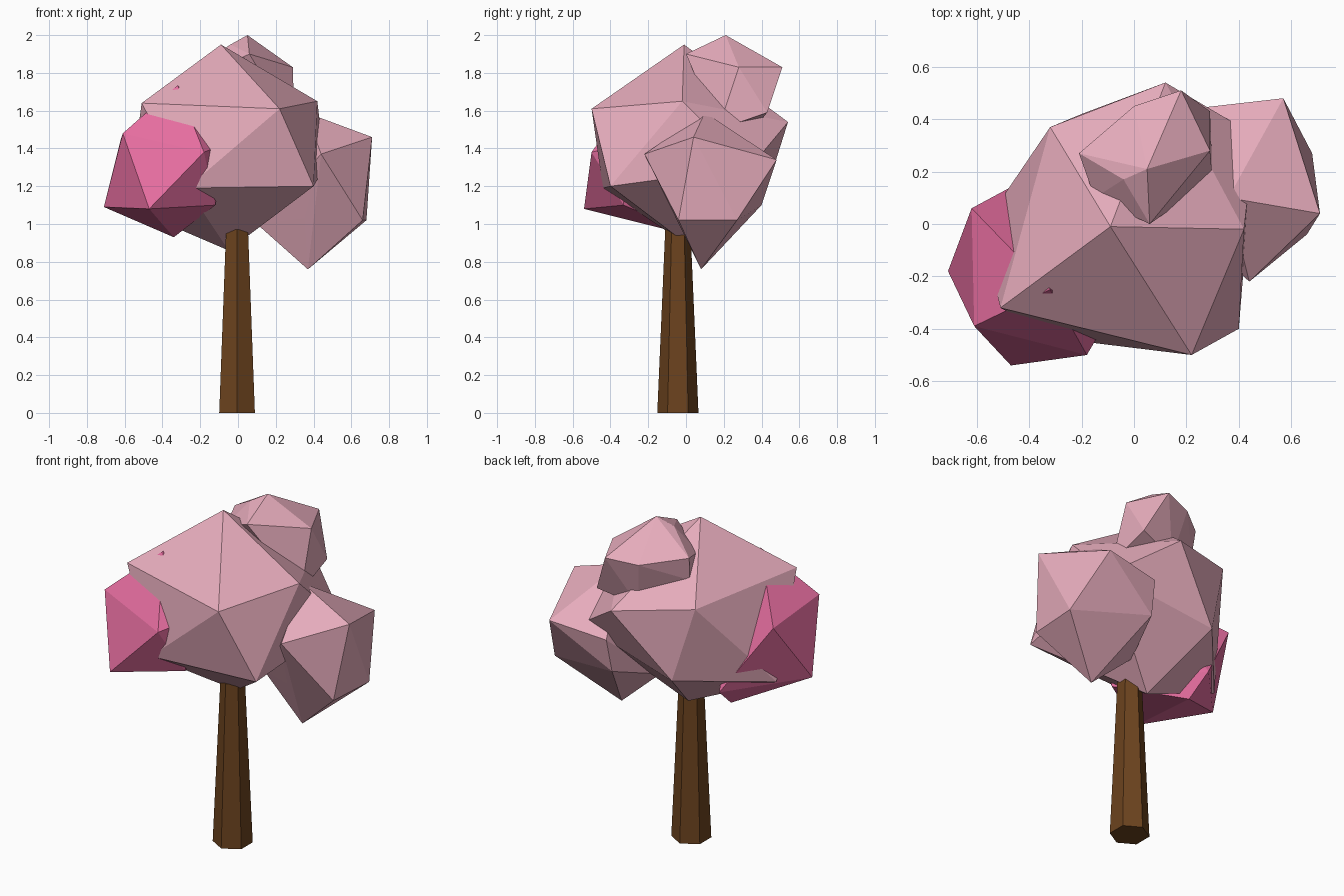
import bpy
import bmesh

default_cube = bpy.data.objects.get("Cube")
if default_cube:
    bpy.data.objects.remove(default_cube, do_unlink=True)


def make_material(name, red, green, blue):
    colour = (red, green, blue, 1)
    material = bpy.data.materials.new(name)
    material.use_nodes = True
    material.diffuse_color = colour
    shader = next(n for n in material.node_tree.nodes if n.type == "BSDF_PRINCIPLED")
    shader.inputs["Base Color"].default_value = colour
    return material


def finish_object(name, mesh_builder, material):
    """Turn a bmesh into a flat shaded object with one material."""
    bmesh.ops.recalc_face_normals(mesh_builder, faces=mesh_builder.faces[:])
    mesh = bpy.data.meshes.new(name)
    mesh_builder.to_mesh(mesh)
    mesh_builder.free()
    mesh.materials.append(material)
    part = bpy.data.objects.new(name, mesh)
    bpy.context.collection.objects.link(part)
    return part


def leaf_clump(name, material, *corners):
    """Wrap a faceted clump of leaves around a few corner points."""
    builder = bmesh.new()
    for corner in corners:
        builder.verts.new(corner)
    hull = bmesh.ops.convex_hull(builder, input=builder.verts[:])
    buried = [g for g in hull["geom_interior"] if isinstance(g, bmesh.types.BMVert)]
    bmesh.ops.delete(builder, geom=buried, context="VERTS")
    return finish_object(name, builder, material)


def tapered_trunk(name, material, location, sides, base_radius, top_radius, height):
    """Tapered prism with a corner facing the front."""
    builder = bmesh.new()
    bmesh.ops.create_cone(builder, cap_ends=True, segments=sides,
                          radius1=base_radius, radius2=top_radius, depth=height)
    bmesh.ops.translate(builder, verts=builder.verts[:], vec=(0, 0, height / 2))
    trunk = finish_object(name, builder, material)
    trunk.location = location
    return trunk


blossom_pink = make_material("blossom pink", .79, .41, .5)
deep_pink = make_material("deep pink", .79, .155, .35)
bark_brown = make_material("bark brown", .15, .056, .013)

# Trunk
tapered_trunk("trunk", bark_brown, (-.005, -.043, 0), sides=6,
              base_radius=.109, top_radius=.067, height=.97)

# Large central clump: crown, upper ring, lower ring, underside
leaf_clump("main_foliage", blossom_pink,
           (-.09, -.01, 1.95),
           (.22, -.5, 1.61), (-.51, -.32, 1.64), (-.32, .37, 1.6),
           (.12, .54, 1.54), (.42, -.02, 1.65),
           (.4, -.4, 1.2), (-.27, -.44, 1.19), (-.585, -.02, 1.09),
           (-.2, .42, 1.16), (.46, .34, 1.3),
           (-.05, .05, .86))

# Side clump on the model's left
leaf_clump("left_foliage", blossom_pink,
           (.71, .04, 1.46), (.57, .48, 1.34), (.44, -.22, 1.37),
           (.36, .1, 1.59), (.68, .27, 1.02), (.66, -.04, 1.02),
           (.37, .08, .76), (.35, -.03, 1.03), (.21, .4, 1.1),
           (.22, .44, 1.3), (.1, .1, 1))

# Small clump on top
leaf_clump("top_foliage", blossom_pink,
           (.05, .21, 2), (.18, .51, 1.83), (.29, .28, 1.83),
           (.06, 0, 1.9), (-.04, .17, 1.95), (-.21, .27, 1.84),
           (-.2, .25, 1.7), (-.15, .1, 1.8), (0, .45, 1.81),
           (.29, .43, 1.59), (.3, .17, 1.5), (.05, .38, 1.53))

# Deep pink clump on the model's right
leaf_clump("right_foliage", deep_pink,
           (-.71, -.18, 1.09), (-.47, -.54, 1.08), (-.61, -.39, 1.48),
           (-.18, -.5, 1.38), (-.32, -.25, 1.735), (-.62, .06, 1.45),
           (-.36, .2, 1.05), (-.34, .06, .93), (-.12, -.33, 1.1),
           (-.08, -.33, 1.42))
